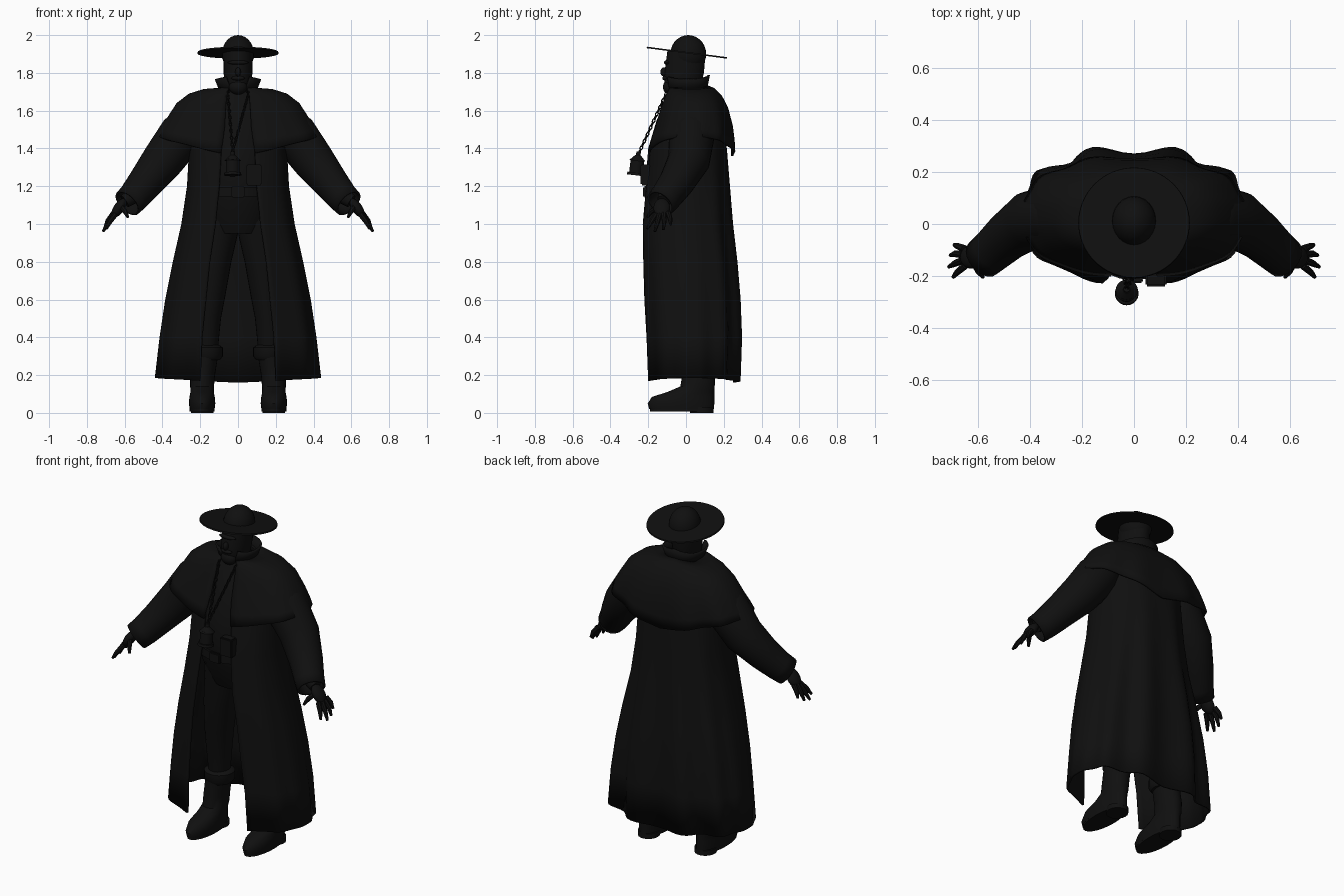
import bpy, bmesh, math
from mathutils import Vector, Matrix

if "Cube" in bpy.data.objects:
    bpy.data.objects.remove(bpy.data.objects["Cube"])

mat = bpy.data.materials.new("near_black")
mat.use_nodes = True
COLOUR = (0.005, 0.005, 0.005, 1)
mat.diffuse_color = COLOUR
mat.node_tree.nodes["Principled BSDF"].inputs["Base Color"].default_value = COLOUR
parts = []


def finish(name, bm, thickness=0):
    bmesh.ops.recalc_face_normals(bm, faces=bm.faces)
    me = bpy.data.meshes.new(name)
    bm.to_mesh(me)
    bm.free()
    me.materials.append(mat)
    ob = bpy.data.objects.new(name, me)
    bpy.context.collection.objects.link(ob)
    if thickness:
        mod = ob.modifiers.new("thickness", "SOLIDIFY")
        mod.thickness = thickness
        mod.offset = -1
    parts.append(ob)
    return ob


def skin(name, rings, closed=True, thickness=0):
    """Join rings of points; closed rings get end caps unless they are cloth."""
    bm = bmesh.new()
    vs = [[bm.verts.new(p) for p in r] for r in rings]
    n = len(rings[0])
    for a, b in zip(vs, vs[1:]):
        for i in range(n if closed else n - 1):
            j = (i + 1) % n
            bm.faces.new((a[i], a[j], b[j], b[i]))
    if closed and not thickness:
        bm.faces.new(vs[0])
        bm.faces.new(vs[-1])
    return finish(name, bm, thickness)


def oval(z, rx, front, back, cx=0, n=24):
    """Horizontal ring with its own front and back depth."""
    cy, ry = (front + back) / 2, (back - front) / 2
    return [(cx + rx * math.sin(a), cy - ry * math.cos(a), z)
            for a in (2 * math.pi * i / n for i in range(n))]


def tube(name, path, radii, n=12, thickness=0):
    pts = [Vector(p) for p in path]
    rings = []
    for i, p in enumerate(pts):
        d = (pts[min(i + 1, len(pts) - 1)] - pts[max(i - 1, 0)]).normalized()
        u = d.cross(Vector((0, 1, 0.2))).normalized()
        v = d.cross(u)
        ring = [2 * math.pi * k / n for k in range(n)]
        rings.append([p + radii[i] * (u * math.cos(a) + v * math.sin(a)) for a in ring])
    return skin(name, rings, True, thickness)


def ball(name, loc, size):
    bm = bmesh.new()
    m = Matrix.Translation(loc) @ Matrix.Diagonal((*size, 1))
    bmesh.ops.create_uvsphere(bm, u_segments=24, v_segments=14, radius=1, matrix=m)
    return finish(name, bm)


def cone(name, loc, r1, r2, depth, tilt=0, n=24):
    bm = bmesh.new()
    m = Matrix.Translation(loc) @ Matrix.Rotation(tilt, 4, "X")
    bmesh.ops.create_cone(bm, cap_ends=True, segments=n, radius1=r1, radius2=r2, depth=depth, matrix=m)
    return finish(name, bm)


def box(name, loc, size):
    bm = bmesh.new()
    m = Matrix.Translation(loc) @ Matrix.Diagonal((*size, 1))
    bmesh.ops.create_cube(bm, size=1, matrix=m)
    bmesh.ops.bevel(bm, geom=bm.edges[:], offset=0.006, segments=2, affect="EDGES")
    return finish(name, bm)


def cloth(name, levels, folds, n=72, p=0.85):
    """Garment open at the front: (rx, front, back, z side, z middle, half opening, fold)."""
    rings = []
    for rx, front, back, z_side, z_mid, gap, fold in levels:
        a0 = math.asin((gap / rx) ** (1 / p))
        cy, ry = (front + back) / 2, (back - front) / 2
        ring = []
        for i in range(n + 1):
            a = a0 + (2 * math.pi - 2 * a0) * i / n
            s, c = math.sin(a), math.cos(a)
            k = 1 - fold * math.cos(folds * a) * (0.6 - 0.4 * c)
            ring.append((math.copysign(abs(s) ** p, s) * rx * (1 + (k - 1) * abs(c)),
                         cy - math.copysign(abs(c) ** p, c) * ry * k,
                         z_mid + (z_side - z_mid) * abs(s)))
        rings.append(ring)
    return skin(name, rings, False, 0.012)


# Long coat, shoulder cape and standing collar
cloth("long_coat", [
    (0.16, -0.09, 0.13, 1.68, 1.68, 0.07, 0),
    (0.25, -0.15, 0.20, 1.55, 1.55, 0.08, 0),
    (0.26, -0.20, 0.22, 1.38, 1.38, 0.09, 0.01),
    (0.27, -0.22, 0.235, 1.2, 1.2, 0.10, 0.02),
    (0.30, -0.24, 0.25, 1.0, 1.0, 0.12, 0.03),
    (0.345, -0.24, 0.27, 0.8, 0.8, 0.15, 0.05),
    (0.385, -0.235, 0.285, 0.6, 0.6, 0.17, 0.06),
    (0.415, -0.225, 0.29, 0.4, 0.4, 0.19, 0.07),
    (0.44, -0.215, 0.28, 0.185, 0.16, 0.2, 0.08)], 10)
cloth("shoulder_cape", [
    (0.09, -0.07, 0.10, 1.72, 1.74, 0.04, 0),
    (0.18, -0.09, 0.15, 1.715, 1.72, 0.05, 0),
    (0.26, -0.11, 0.19, 1.69, 1.68, 0.06, 0),
    (0.325, -0.135, 0.225, 1.64, 1.61, 0.065, 0.01),
    (0.38, -0.165, 0.25, 1.555, 1.51, 0.07, 0.02),
    (0.415, -0.19, 0.258, 1.50, 1.43, 0.08, 0.03),
    (0.435, -0.205, 0.26, 1.465, 1.36, 0.09, 0.04)], 10)
cloth("standing_collar", [
    (0.085, -0.08, 0.09, 1.70, 1.70, 0.04, 0),
    (0.10, -0.09, 0.105, 1.74, 1.74, 0.045, 0),
    (0.112, -0.10, 0.115, 1.77, 1.79, 0.06, 0)], 2)

# Vest, hips and belt
skin("vest", [oval(*r) for r in [
    (0.95, 0.15, -0.12, 0.13), (1.1, 0.2, -0.19, 0.16), (1.25, 0.21, -0.212, 0.18),
    (1.4, 0.21, -0.2, 0.18), (1.55, 0.2, -0.155, 0.15), (1.65, 0.15, -0.11, 0.12),
    (1.72, 0.08, -0.07, 0.08)]])
skin("belt", [oval(z, 0.208, -0.217, 0.17) for z in (1.145, 1.195)])
box("belt_buckle", (0, -0.217, 1.17), (0.07, 0.02, 0.06))
box("belt_pouch", (0.085, -0.21, 1.26), (0.08, 0.06, 0.11))

# Head with face
skin("head", [oval(*r) for r in [
    (1.62, 0.06, -0.06, 0.06), (1.69, 0.055, -0.085, 0.065), (1.72, 0.066, -0.108, 0.075),
    (1.76, 0.073, -0.115, 0.085), (1.8, 0.076, -0.114, 0.095), (1.86, 0.077, -0.106, 0.1),
    (1.92, 0.075, -0.098, 0.1)]])
ball("nose", (0, -0.117, 1.805), (0.015, 0.019, 0.024))
ball("beard", (0, -0.085, 1.725), (0.048, 0.037, 0.04))
ball("moustache", (0, -0.11, 1.772), (0.036, 0.015, 0.012))
ball("brow", (0, -0.1, 1.855), (0.055, 0.017, 0.012))

# Wide hat
cone("hat_brim", (0, 0.005, 1.907), 0.215, 0.213, 0.008, -0.13, 64)
ball("hat_crown", (0, 0.012, 1.9), (0.085, 0.095, 0.1))

# Lantern hanging on chains
TILT = -0.12
for name, y, z, r1, r2, h in [
        ("lantern_base", -0.267, 1.265, 0.046, 0.044, 0.014),
        ("lantern_body", -0.261, 1.305, 0.036, 0.036, 0.075),
        ("lantern_roof", -0.255, 1.35, 0.043, 0.014, 0.03),
        ("lantern_cap", -0.252, 1.37, 0.012, 0.012, 0.025)]:
    cone(name, (-0.028, y, z), r1, r2, h, TILT, 20)
hook = Vector((-0.028, -0.245, 1.385))
for side, top in (("left", (0.055, -0.105, 1.69)), ("right", (-0.055, -0.105, 1.69))):
    bm = bmesh.new()
    run = Vector(top) - hook
    turn = run.to_track_quat("Z", "Y").to_matrix().to_4x4()
    for i in range(18):
        m = Matrix.Translation(hook + run * i / 17) @ turn @ Matrix.Rotation(i % 2 * math.pi / 2, 4, "Z")
        loop = [[bm.verts.new(m @ Vector(((0.007 + 0.003 * math.cos(b)) * math.cos(a), 0.003 * math.sin(b),
                                          1.6 * (0.007 + 0.003 * math.cos(b)) * math.sin(a))))
                 for b in (math.tau * k / 5 for k in range(5))] for a in (math.tau * j / 10 for j in range(10))]
        for j in range(10):
            for k in range(5):
                q, w = loop[j], loop[(j + 1) % 10]
                bm.faces.new((q[k], q[(k + 1) % 5], w[(k + 1) % 5], w[k]))
    finish(side + "_lantern_chain", bm)

# Limbs, built once for each side
for side, s in (("left", 1), ("right", -1)):
    def mir(path):
        return [(s * x, y, z) for x, y, z in path]

    tube(side + "_sleeve", mir([(0.2, 0.03, 1.58), (0.3, 0.03, 1.47), (0.4, 0.015, 1.335), (0.49, -0.05, 1.22),
                                (0.55, -0.105, 1.145), (0.585, -0.135, 1.11)]),
         [0.11, 0.122, 0.112, 0.094, 0.084, 0.08], 20, 0.012)
    tube(side + "_wrist", mir([(0.5, -0.07, 1.2), (0.57, -0.11, 1.14), (0.6, -0.118, 1.12)]), [0.05, 0.042, 0.036])
    palm = ball(side + "_palm", (0, 0, 0), (0.028, 0.044, 0.058))
    palm.matrix_world = Matrix.Translation((s * 0.63, -0.128, 1.085)) @ Matrix.Rotation(-s * 0.6, 4, "Y")
    fingers = {"little": ((0.655, -0.095, 1.06), (0.68, -0.085, 1.03), (0.693, -0.08, 0.995)),
               "ring": ((0.66, -0.118, 1.055), (0.69, -0.115, 1.015), (0.708, -0.12, 0.97)),
               "middle": ((0.66, -0.14, 1.05), (0.69, -0.152, 1.005), (0.714, -0.165, 0.96)),
               "index": ((0.65, -0.16, 1.05), (0.68, -0.185, 1.01), (0.697, -0.205, 0.975)),
               "thumb": ((0.615, -0.15, 1.09), (0.597, -0.185, 1.065), (0.582, -0.205, 1.035))}
    for finger, path in fingers.items():
        tube(side + "_" + finger + "_finger", mir(path), [0.015, 0.013, 0.007], 8)

    # Trouser leg, boot and turned cuff
    skin(side + "_trouser_leg", [oval(*r) for r in [
        (0.3, 0.055, 0.0, 0.12, s * 0.165), (0.5, 0.07, -0.03, 0.13, s * 0.16),
        (0.62, 0.078, -0.06, 0.12, s * 0.145), (0.8, 0.09, -0.09, 0.12, s * 0.125),
        (0.95, 0.1, -0.11, 0.13, s * 0.1), (1.08, 0.1, -0.13, 0.13, s * 0.095)]])
    skin(side + "_boot", [oval(*r) for r in [
        (0.02, 0.066, -0.195, 0.148, s * 0.19), (0.05, 0.07, -0.203, 0.15, s * 0.19),
        (0.085, 0.067, -0.18, 0.15, s * 0.19), (0.11, 0.062, -0.1, 0.15, s * 0.19),
        (0.14, 0.063, -0.03, 0.152, s * 0.19), (0.2, 0.066, -0.02, 0.154, s * 0.188),
        (0.31, 0.068, -0.02, 0.15, s * 0.172)]])
    skin(side + "_boot_sole", [oval(z, 0.066, -0.19, 0.146, s * 0.19) for z in (0.008, 0.024)])
    skin(side + "_boot_heel", [oval(z, 0.06, 0.02, 0.146, s * 0.19) for z in (0, 0.03)])
    skin(side + "_boot_cuff", [oval(z, r, 0.06 - r, 0.06 + r, s * 0.165)
                               for z, r in ((0.28, 0.07), (0.3, 0.085), (0.345, 0.085), (0.36, 0.065))])

# Smooth shading that keeps hard edges
bpy.ops.object.select_all(action="DESELECT")
for ob in parts:
    ob.select_set(True)
bpy.context.view_layer.objects.active = parts[0]
bpy.ops.object.shade_smooth_by_angle(angle=math.radians(40))
